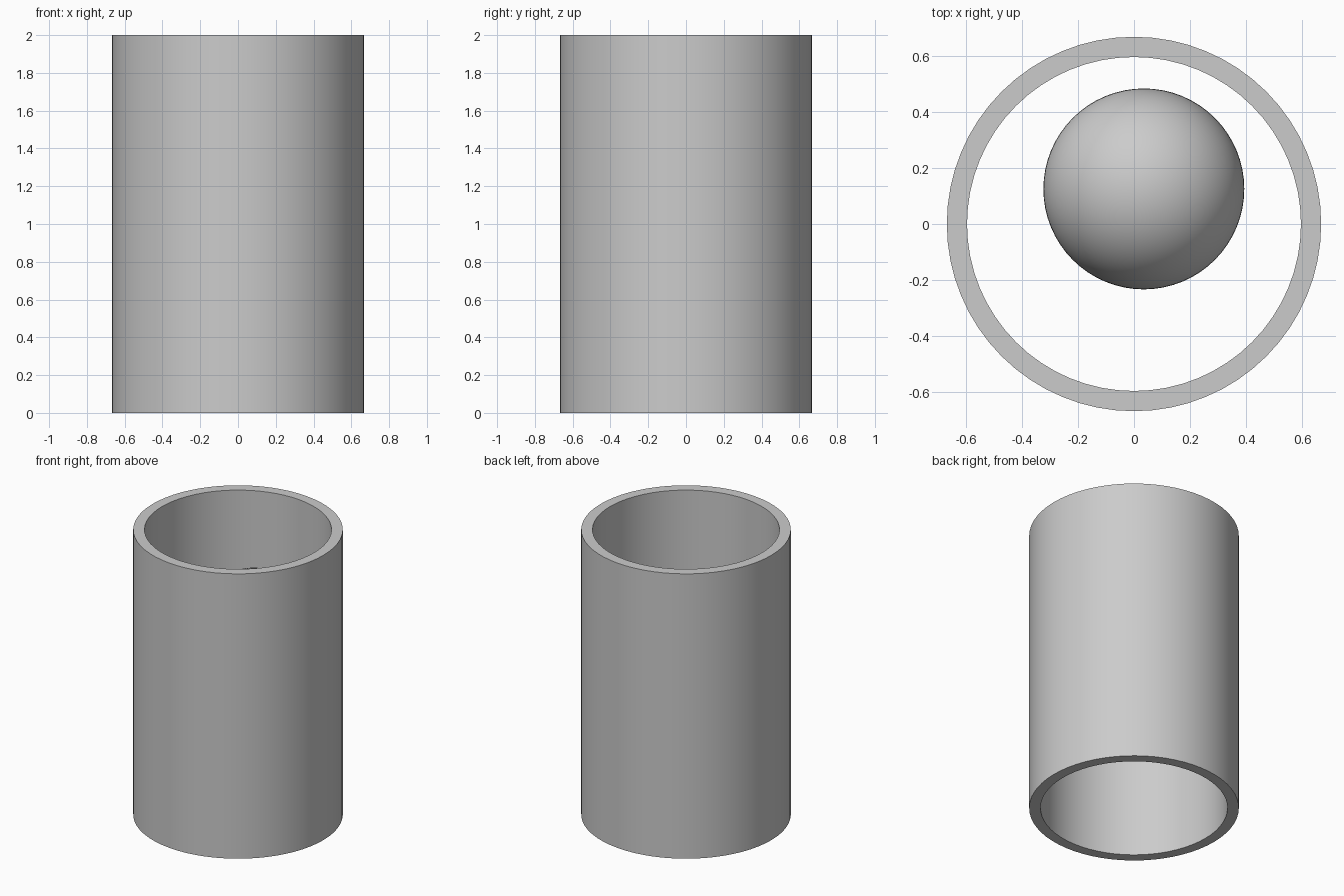
import bpy
import bmesh

OUTER_R, INNER_R, HEIGHT, SIDES = 0.667, 0.595, 2.0, 64

default_cube = bpy.data.objects.get("Cube")
if default_cube:
    bpy.data.objects.remove(default_cube, do_unlink=True)

# One plain grey for both parts
grey = bpy.data.materials.new("light_grey")
grey.use_nodes = True
grey.diffuse_color = (0.6, 0.6, 0.6, 1)
grey.node_tree.nodes["Principled BSDF"].inputs["Base Color"].default_value = (0.6, 0.6, 0.6, 1)


def finish(obj, name):
    obj.name = name
    obj.data.materials.append(grey)
    bpy.ops.object.select_all(action='DESELECT')
    obj.select_set(True)
    bpy.context.view_layer.objects.active = obj
    bpy.ops.object.shade_smooth_by_angle()


# Open tube: a ring face, extruded upwards
bm = bmesh.new()
rings = [bmesh.ops.create_circle(bm, segments=SIDES, radius=r)["verts"]
         for r in (OUTER_R, INNER_R)]
bmesh.ops.bridge_loops(bm, edges=bm.edges[:])
extruded = bmesh.ops.extrude_face_region(bm, geom=bm.faces[:], use_keep_orig=True)
top = [v for v in extruded["geom"] if isinstance(v, bmesh.types.BMVert)]
bmesh.ops.translate(bm, verts=top, vec=(0, 0, HEIGHT))
bmesh.ops.recalc_face_normals(bm, faces=bm.faces[:])
mesh = bpy.data.meshes.new("tube")
bm.to_mesh(mesh)
bm.free()
tube = bpy.data.objects.new("tube", mesh)
bpy.context.collection.objects.link(tube)
finish(tube, "tube")

# Ball floating off-centre inside the tube
bpy.ops.mesh.primitive_uv_sphere_add(segments=64, ring_count=32, radius=0.358,
                                     location=(0.035, 0.125, 1.3))
finish(bpy.context.object, "ball")
